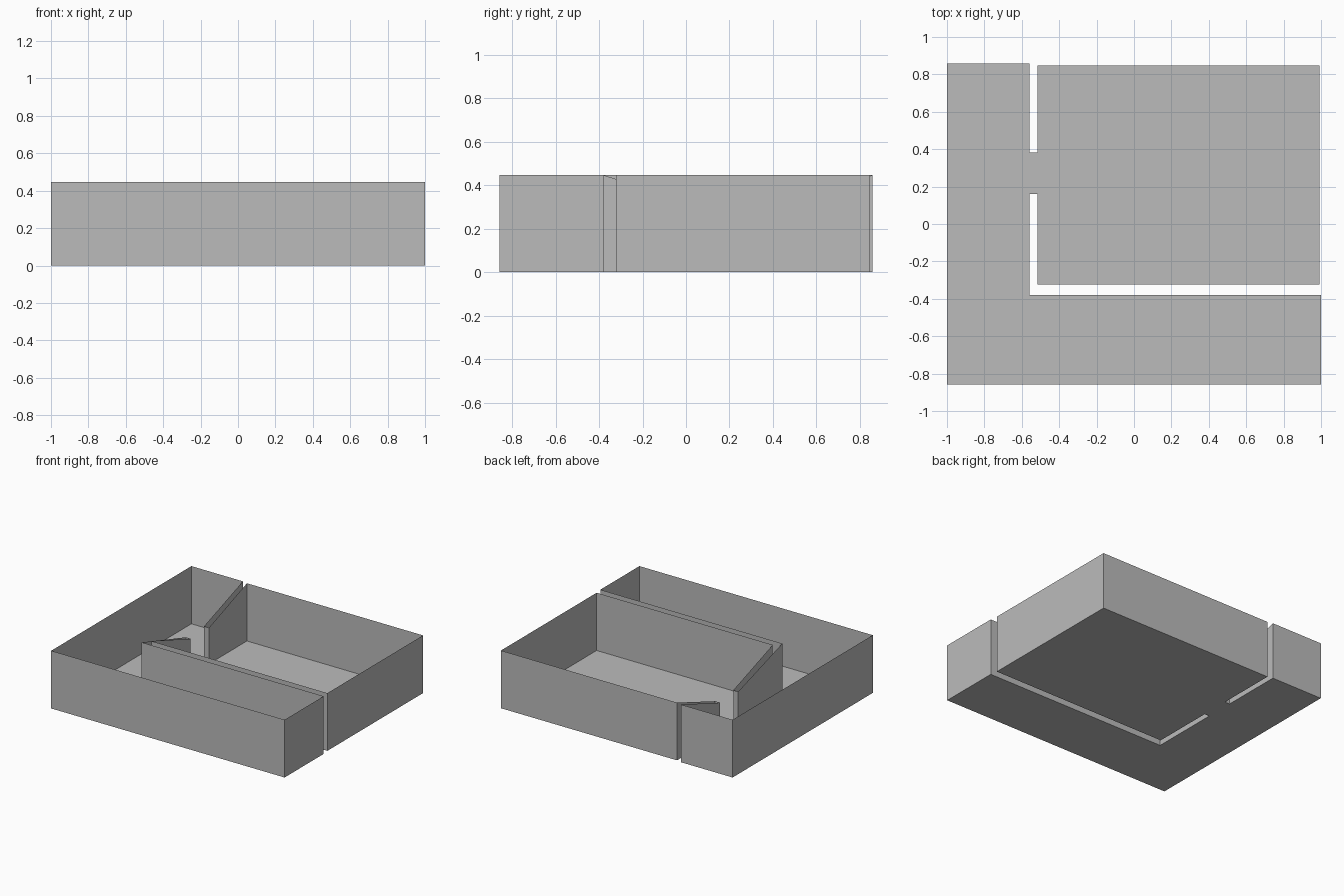
import bpy, bmesh

if "Cube" in bpy.data.objects:
    bpy.data.objects.remove(bpy.data.objects["Cube"])

H, DOOR_H = 0.447, 0.28         # wall height, wall height at the doorway
D0, D1 = 0.16, 0.382            # doorway sides along y
CX, RX = -0.559, -0.517         # corridor and room faces of the gap
F, B = -0.858, 0.858            # front and back
CY, RY, RB, RR = -0.38, -0.323, 0.848, 0.992

mat = bpy.data.materials.new("plain grey")
mat.diffuse_color = (0.5, 0.5, 0.5, 1)
mat.use_nodes = True
mat.node_tree.nodes["Principled BSDF"].inputs["Base Color"].default_value = mat.diffuse_color


def make(name, floors, walls):
    """Floor outlines are (x, y) lists; walls are ((x, y, top), (x, y, top))."""
    bm = bmesh.new()
    for outline in floors:
        bm.faces.new([bm.verts.new((x, y, 0)) for x, y in outline])
    for (x0, y0, t0), (x1, y1, t1) in walls:
        pts = [(x0, y0, 0), (x1, y1, 0), (x1, y1, t1), (x0, y0, t0)]
        bm.faces.new([bm.verts.new(p) for p in pts])
    bmesh.ops.remove_doubles(bm, verts=bm.verts, dist=0.0005)
    mesh = bpy.data.meshes.new(name)
    bm.to_mesh(mesh)
    bm.free()
    mesh.materials.append(mat)
    bpy.context.collection.objects.link(bpy.data.objects.new(name, mesh))


def chain(points):
    return list(zip(points, points[1:]))


# L-shaped corridor, its inner side wall dipping toward the doorway
make("corridor",
     [[(-1, F), (1, F), (1, CY), (CX, CY), (CX, D0), (CX, D1), (CX, B), (-1, B)]],
     chain([(CX, D1, DOOR_H), (CX, B, H), (-1, B, H), (-1, F, H), (1, F, H),
            (1, CY, H), (CX, CY, H), (CX, D0, DOOR_H)]))

# Square room, its side wall dipping toward the doorway
make("room",
     [[(RX, RY), (RR, RY), (RR, RB), (RX, RB), (RX, D1), (RX, D0)]],
     chain([(RX, D0, DOOR_H), (RX, RY, H), (RR, RY, H), (RR, RB, H),
            (RX, RB, H), (RX, D1, DOOR_H)]))

# Doorway threshold with its two jambs
make("doorway",
     [[(CX, D0), (RX, D0), (RX, D1), (CX, D1)]],
     [((CX, y, DOOR_H), (RX, y, DOOR_H)) for y in (D0, D1)])
